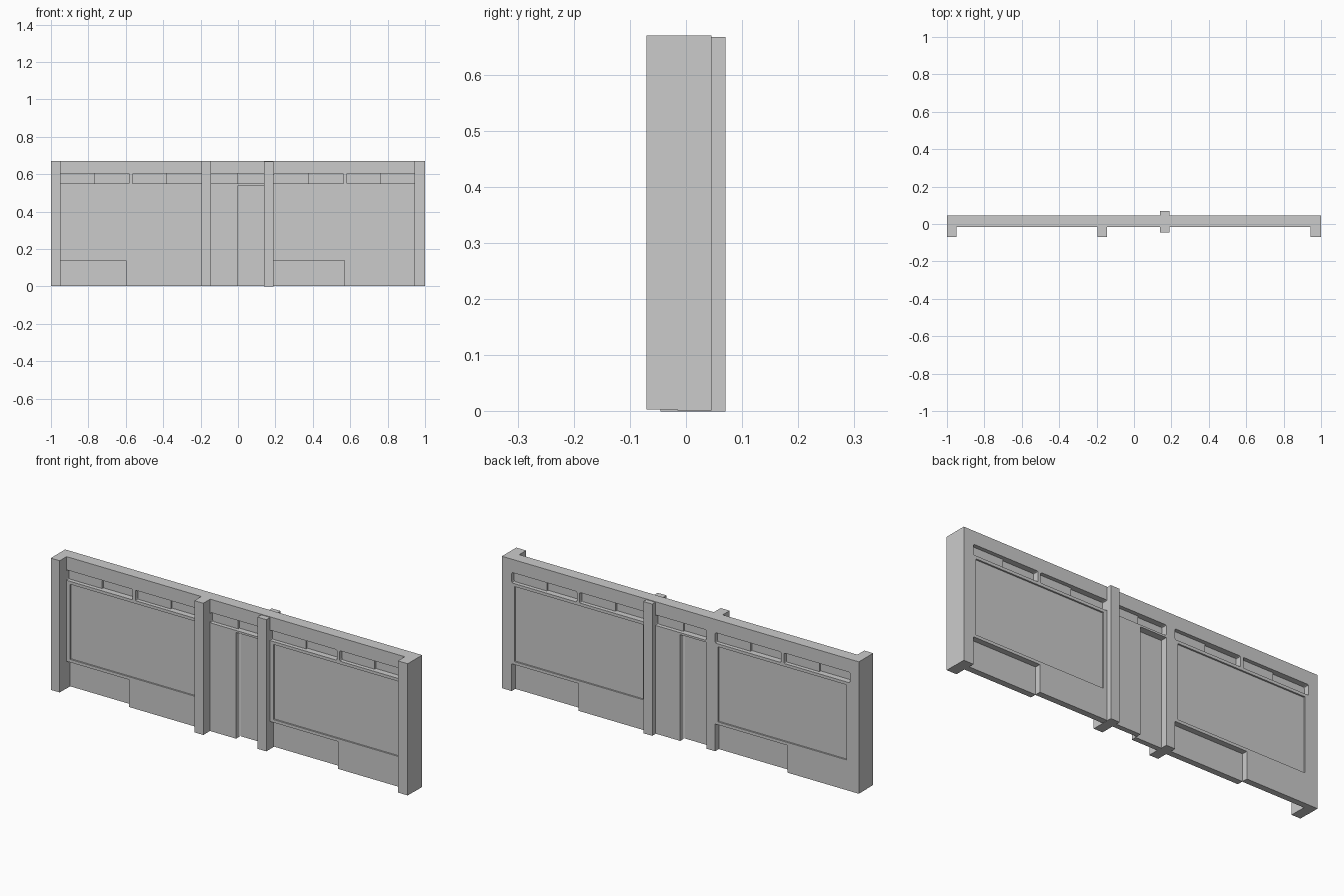
import bpy, bmesh

if "Cube" in bpy.data.objects:
    bpy.data.objects.remove(bpy.data.objects["Cube"])

Y0, Y1 = -0.015, 0.045          # wall front and back faces
Z0, ZT = 0.002, 0.67


def box(name, x0, x1, y0, y1, z0, z1, round_r=0):
    """Axis-aligned box; round_r rounds the four edges running along y."""
    bm = bmesh.new()
    bmesh.ops.create_cube(bm, size=1)
    for v in bm.verts:
        v.co = (x0 if v.co.x < 0 else x1, y0 if v.co.y < 0 else y1, z0 if v.co.z < 0 else z1)
    if round_r:
        edges = [e for e in bm.edges
                 if abs(e.verts[0].co.y - e.verts[1].co.y) > 1e-5]
        bmesh.ops.bevel(bm, geom=edges, offset=round_r, segments=2,
                        affect='EDGES', profile=0.5)
    bmesh.ops.recalc_face_normals(bm, faces=bm.faces)
    me = bpy.data.meshes.new(name)
    bm.to_mesh(me)
    bm.free()
    ob = bpy.data.objects.new(name, me)
    bpy.context.collection.objects.link(ob)
    return ob


def cut(target, *dims, round_r=0):
    """Subtract a box from the target and remove the cutter."""
    cutter = box("cutter", *dims, round_r=round_r)
    cutter.hide_render = True
    mod = target.modifiers.new("cut", 'BOOLEAN')
    mod.operation, mod.solver, mod.object = 'DIFFERENCE', 'EXACT', cutter
    bpy.context.view_layer.objects.active = target
    bpy.ops.object.modifier_apply(modifier=mod.name)
    bpy.data.objects.remove(cutter)


# Main wall slab
wall = box("wall", -1, 1, Y0, Y1, Z0, ZT)

# Low recesses, alternating between the front and the back
for x0, x1 in ((-0.95, -0.60), (0.19, 0.57)):
    cut(wall, x0, x1, -0.1, 0.014, -0.1, 0.14)
for x0, x1 in ((-0.60, -0.195), (0.57, 0.945)):
    cut(wall, x0, x1, 0.016, 0.1, -0.1, 0.14)

# Door recesses, overlapping in depth to leave a narrow slit
cut(wall, 0.0, 0.14, -0.1, 0.019, -0.1, 0.54)
cut(wall, -0.145, 0.001, 0.011, 0.1, -0.1, 0.54)

# Shallow window panels on both faces
for x0, x1 in ((-0.93, -0.21), (0.21, 0.93)):
    cut(wall, x0, x1, -0.1, Y0 + 0.008, 0.155, 0.535)
    cut(wall, x0, x1, Y1 - 0.008, 0.1, 0.155, 0.535)

# Upper slots, each closed by two staggered sliding panes
slots = ((-0.95, -0.58), (-0.565, -0.195), (-0.145, 0.14), (0.19, 0.565), (0.58, 0.945))
for i, (x0, x1) in enumerate(slots):
    cut(wall, x0, x1, -0.1, 0.1, 0.55, 0.603, round_r=0.006)
    mid = (x0 + x1) / 2
    box(f"slot_pane_front_{i}", x0 - 0.004, mid, 0.005, 0.015, 0.546, 0.607)
    box(f"slot_pane_back_{i}", mid, x1 + 0.004, 0.015, 0.025, 0.546, 0.607)

# Front posts
for name, x0, x1 in (("left_post", -1, -0.95), ("middle_post", -0.195, -0.145),
                     ("right_post", 0.945, 1)):
    box(name, x0, x1, -0.07, Y0, Z0 + 0.001, ZT)

# Through post, standing proud of both faces
box("through_post", 0.14, 0.19, -0.045, 0.07, 0, 0.667)
# Cap keeps the wall top level above the through post
